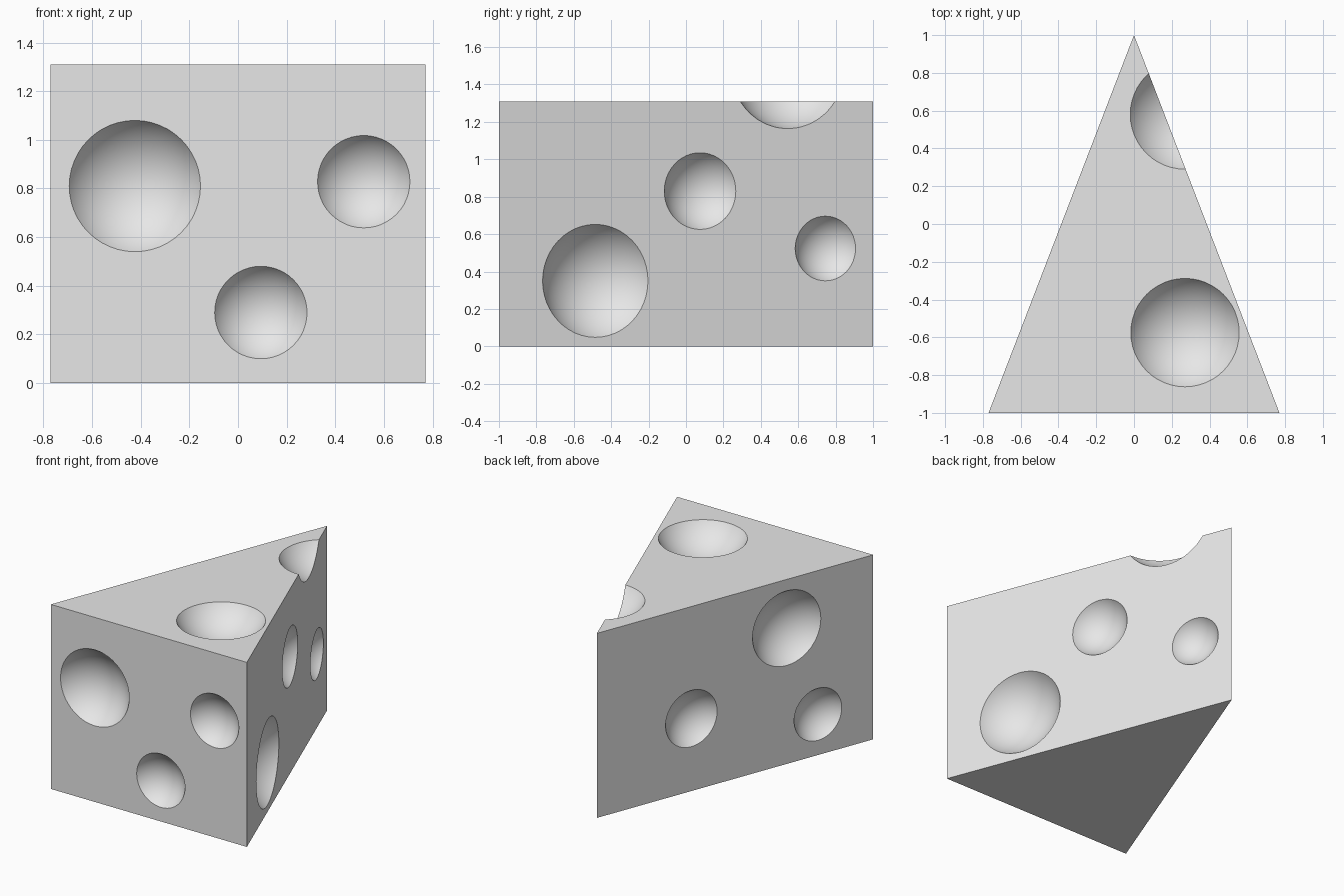
import bpy, bmesh
from mathutils import Vector, Matrix

cube = bpy.data.objects.get("Cube")
if cube:
    bpy.data.objects.remove(cube, do_unlink=True)

HALF_W, HEIGHT = 0.77, 1.31

grey = bpy.data.materials.new("plain_grey")
grey.use_nodes = True
grey.diffuse_color = (0.8, 0.8, 0.8, 1)
grey.node_tree.nodes["Principled BSDF"].inputs["Base Color"].default_value = (0.8, 0.8, 0.8, 1)


def add_object(name, bm):
    mesh = bpy.data.meshes.new(name)
    bm.to_mesh(mesh)
    bm.free()
    mesh.materials.append(grey)
    obj = bpy.data.objects.new(name, mesh)
    bpy.context.collection.objects.link(obj)
    return obj


# Wedge: a closed triangular prism
bm = bmesh.new()
corners = ((-HALF_W, -1), (HALF_W, -1), (0, 1))
low, high = [[bm.verts.new((x, y, z)) for x, y in corners] for z in (0, HEIGHT)]
bm.faces.new(low[::-1])
bm.faces.new(high)
for i in range(3):
    j = (i + 1) % 3
    bm.faces.new((low[i], low[j], high[j], high[i]))
wedge = add_object("cheese_wedge", bm)

# Holes on each face: two coordinates along the face, then the rim radius
front_holes = [(-0.424, 0.81, 0.27), (0.517, 0.828, 0.19), (0.094, 0.29, 0.19)]
top_holes = [(0.27, -0.575, 0.287), (0.27, 0.58, 0.29)]
right_holes = [(-0.485, 0.35, 0.302), (0.075, 0.83, 0.205), (0.745, 0.523, 0.173)]
left_holes = [(-0.374, 0.964, 0.265), (0.316, 0.515, 0.2), (-0.6, 0.289, 0.185)]

holes = [(Vector((x, -1, z)), Vector((0, -1, 0)), r) for x, z, r in front_holes]
holes += [(Vector((x, y, HEIGHT)), Vector((0, 0, 1)), r) for x, y, r in top_holes]
for side, group in ((1, right_holes), (-1, left_holes)):
    normal = Vector((side * 2, HALF_W, 0)).normalized()
    holes += [(Vector((side * HALF_W * (1 - y) / 2, y, z)), normal, r) for y, z, r in group]

# Spheres centred just outside the faces scoop out shallow bowls, one at a time
bpy.context.view_layer.objects.active = wedge
for rim, normal, r in holes:
    bm = bmesh.new()
    turn = normal.to_track_quat("Z", "Y").to_matrix().to_4x4()
    place = Matrix.Translation(rim + normal * r * 0.62) @ turn
    bmesh.ops.create_uvsphere(bm, u_segments=48, v_segments=25, radius=r * 1.177, matrix=place)
    for f in bm.faces:
        f.smooth = True
    cutter = add_object("hole_cutter", bm)
    cutter.hide_render = True
    cut = wedge.modifiers.new("hole", "BOOLEAN")
    cut.operation = "DIFFERENCE"
    cut.solver = "EXACT"
    cut.object = cutter
    bpy.ops.object.modifier_apply(modifier=cut.name)
    bpy.data.objects.remove(cutter, do_unlink=True)
